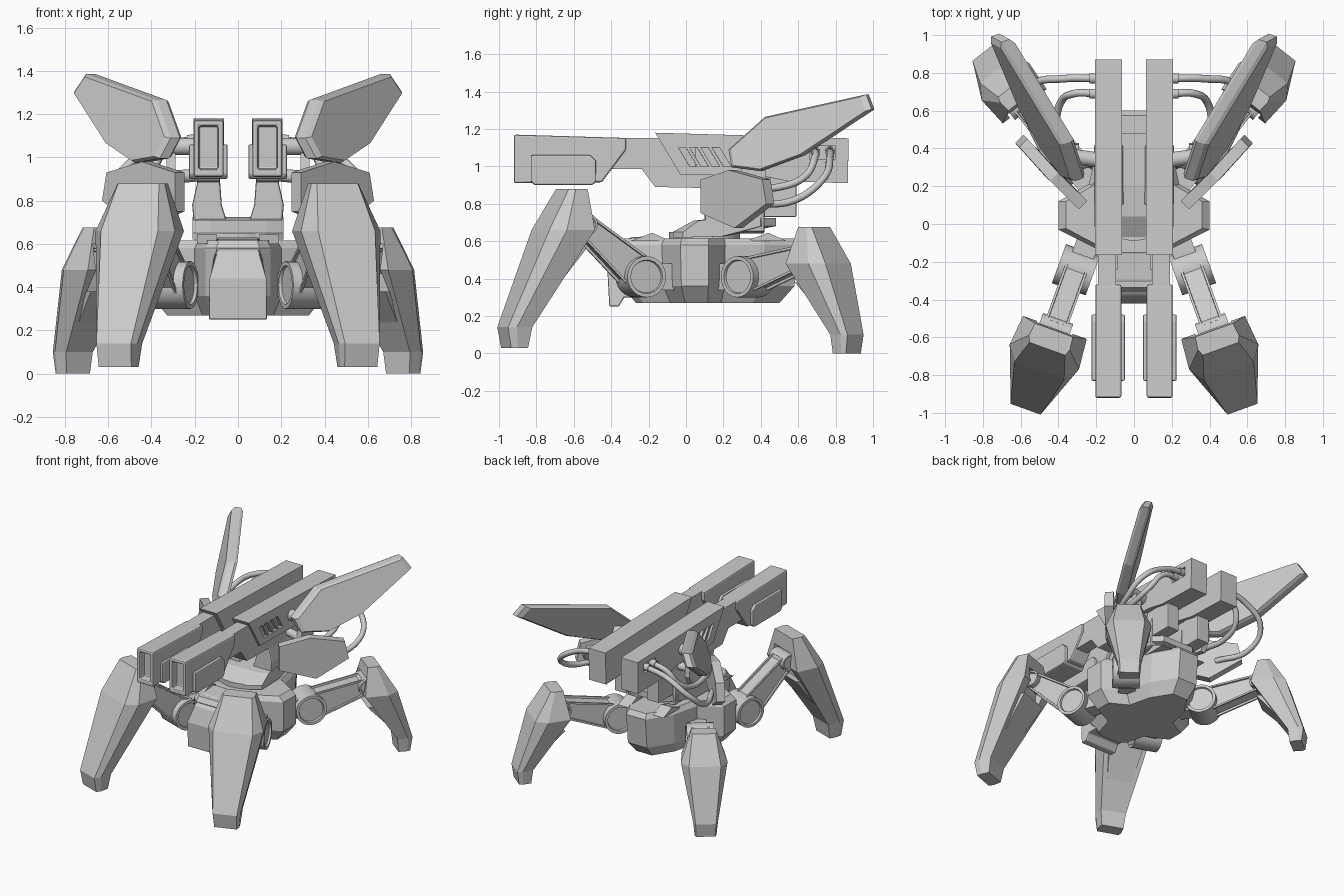
import bpy, bmesh
from math import radians
from mathutils import Vector as V

if "Cube" in bpy.data.objects:
    bpy.data.objects.remove(bpy.data.objects["Cube"])


def finish(name, bm, mirror=True, bevel=0, smooth=False):
    bmesh.ops.recalc_face_normals(bm, faces=bm.faces)
    me = bpy.data.meshes.new(name)
    bm.to_mesh(me)
    bm.free()
    ob = bpy.data.objects.new(name, me)
    bpy.context.collection.objects.link(ob)
    if smooth:
        bpy.ops.object.select_all(action='DESELECT')
        ob.select_set(True)
        bpy.context.view_layer.objects.active = ob
        bpy.ops.object.shade_smooth_by_angle(angle=radians(35))
    if bevel:
        b = ob.modifiers.new("bevel", 'BEVEL')
        b.width, b.segments, b.limit_method = bevel, 2, 'ANGLE'
    if mirror:
        ob.modifiers.new("mirror", 'MIRROR')
    return ob


def add_loft(bm, rings):
    vs = [[bm.verts.new(p) for p in r] for r in rings]
    n = len(vs[0])
    for a, b in zip(vs, vs[1:]):
        for i in range(n):
            bm.faces.new((a[i], a[(i + 1) % n], b[(i + 1) % n], b[i]))
    bm.faces.new(vs[0])
    bm.faces.new(vs[-1])


def loft(name, rings, **kw):
    bm = bmesh.new()
    add_loft(bm, rings)
    return finish(name, bm, **kw)


def slab(name, yz, x0, x1, **kw):
    """Side profile in y, z extruded from x0 to x1."""
    return loft(name, [[(x, y, z) for y, z in yz] for x in (x0, x1)], **kw)


def rect(y0, y1, z0, z1):
    return [(y0, z0), (y1, z0), (y1, z1), (y0, z1)]


def drum(name, a, b, r, rim=0.02, mirror=True):
    a, b = V(a), V(b)
    bm = bmesh.new()
    m = (b - a).to_track_quat('Z', 'Y').to_matrix().to_4x4()
    m.translation = (a + b) / 2
    bmesh.ops.create_cone(bm, cap_ends=True, segments=24, radius1=r, radius2=r,
                          depth=(b - a).length, matrix=m)
    caps = [f for f in bm.faces if len(f.verts) > 4]
    bmesh.ops.inset_individual(bm, faces=caps, thickness=rim, depth=0)
    bmesh.ops.inset_individual(bm, faces=caps, thickness=0.004, depth=-0.014)
    return finish(name, bm, mirror, smooth=True)


def cut(ob, cutter_rings):
    bm = bmesh.new()
    for rings in cutter_rings:
        add_loft(bm, rings)
    c = finish("cutter", bm, mirror=False)
    c.hide_render = True
    mod = ob.modifiers.new("cut", 'BOOLEAN')
    mod.operation, mod.object, mod.solver = 'DIFFERENCE', c, 'EXACT'
    bpy.context.view_layer.objects.active = ob
    bpy.ops.object.modifier_move_to_index(modifier="cut", index=0)
    bpy.ops.object.modifier_apply(modifier="cut")
    bpy.data.objects.remove(c)


# Hull: notched plan with a chamfered belly
plan = [(.1, -.36), (.15, -.31), (.2, -.13), (.4, -.03), (.4, .12), (.24, .21), (.19, .42), (.08, .6)]
plan += [(-x, y) for x, y in reversed(plan)]
loft("hull", [[(x * s, .1 + (y - .1) * t, z) for x, y in plan]
              for s, t, z in ((.82, .8, .27), (1, .96, .36), (1, 1, .58), (.9, .95, .615))], mirror=False)

# Front nose
nose = [(-.15, .63), (-.3, .62), (-.38, .56), (-.42, .44), (-.41, .25), (-.36, .25), (-.33, .3), (-.15, .3)]
loft("nose", [[(x * (1 if z < .5 else k), y, z) for y, z in nose]
              for x, k in ((-.135, .72), (.135, .72))], mirror=False, bevel=.008)

# Turret base and gun yoke
drum("turret_ring", (0, .1, .58), (0, .1, .65), .19, mirror=False)
base = [(-.07, .62), (-.07, .65), (.04, .71), (.2, .725), (.48, .725), (.48, .68), (.2, .625)]
loft("turret_base", [[(x, y * k + .15 * (1 - k), z) for y, z in base]
                     for x, k in ((-.21, .75), (-.13, 1), (.13, 1), (.21, .75))], mirror=False)
yoke = [(.1, .64), (.2, .65), (.212, .78), (.18, .92), (.085, .92), (.075, .78), (.05, .7)]
loft("gun_yoke", [[(x, y, z) for x, z in yoke] for y in (.1, .42)], bevel=.01)

# Twin guns
front = slab("gun_front_block", [(-.92, .91), (-.92, 1.17), (-.32, 1.152), (-.32, 1.09), (-.45, .915)],
             .067, .205, bevel=.01)
cut(front, [[[(x, y, z) for x, z in ((.092, .945), (.18, .945), (.18, 1.145), (.092, 1.145))]
             for y in (-1, -.86)]])
slab("gun_cheek_pad", [(-.83, .92), (-.81, .9), (-.5, .9), (-.48, .92), (-.48, 1.03), (-.51, 1.06), (-.83, 1.06)],
     .048, .226, bevel=.008)
slab("gun_barrel", rect(-.5, .05, .985, 1.152), .095, .19)
rear = slab("gun_rear_block", [(-.165, 1.18), (.87, 1.15), (.865, .91), (.55, .92), (.4, .95), (-.03, .955)],
            .064, .206, bevel=.006)
vents = []
for k in range(4):
    y = -.04 + .06 * k
    vents.append([[(x, y + a, z) for a, z in ((0, 1.1), (.04, 1.1), (.1, 1.0), (.06, 1.0))]
                  for x in (.18, .25)])
vents.append([[(x, a, z) for a, z in rect(.66, .8, 1.04, 1.11)] for x in (.185, .25)])
cut(rear, vents)
slab("gun_under_block", [(-.24, .99), (-.165, .89), (.3, .88), (.3, .99)], .085, .19)
slab("gun_rear_support", rect(.3, .59, .73, .94), .085, .185, bevel=.006)

# Swept wings, leaning outward toward the lower edge
wing = [(.235, 1.09), (.43, 1.265), (.97, 1.385), (1, 1.305), (.63, 1.06), (.4, .975), (.25, .995)]


def wing_ring(off, s):
    cy, cz = .55, 1.16
    ring = []
    for y, z in wing:
        y, z = cy + (y - cy) * s, cz + (z - cz) * s
        ring.append((.268 + (y - .24) * .7 + off * .86 - (z - 1.15) * .42, y - off * .3, z))
    return ring


loft("wing", [wing_ring(-.045, .94), wing_ring(-.025, 1), wing_ring(.025, 1), wing_ring(.045, .94)])

# Shoulder shields with a bent outer edge
shield = [(.1, .93), (.25, .98), (.41, .93), (.43, .8), (.28, .67), (.1, .75)]
loft("shoulder_shield", [[(.27 + (y - .1) * 1.02 + o, y - o + (.02 if y > .4 else 0), z) for y, z in shield]
                         for o in (-.022, .022)])
drum("shoulder_joint", (.17, .34, .92), (.4, .3, .9), .03, .01)
drum("wing_joint", (.2, .34, 1.05), (.34, .36, 1.05), .04, .012)
slab("shoulder_bracket", [(.27, .82), (.38, .8), (.43, .9), (.42, 1.02), (.3, 1.02)], .29, .33)

# Cables from gun rear to shields
for name, pts in (("outer_cable", [(.19, .77, 1.08), (.36, .77, 1.05), (.54, .73, .93), (.56, .58, .82), (.46, .34, .8)]),
                  ("inner_cable", [(.19, .69, 1.08), (.32, .69, 1.05), (.39, .64, .95), (.41, .5, .89), (.39, .3, .89)])):
    cu = bpy.data.curves.new(name, 'CURVE')
    cu.dimensions, cu.bevel_depth, cu.bevel_resolution = '3D', .02, 2
    sp = cu.splines.new('BEZIER')
    sp.bezier_points.add(len(pts) - 1)
    for bp, p in zip(sp.bezier_points, pts):
        bp.co = p
        bp.handle_left_type = bp.handle_right_type = 'AUTO'
    ob = bpy.data.objects.new(name, cu)
    bpy.context.collection.objects.link(ob)
    ob.modifiers.new("mirror", 'MIRROR')
    drum(name + "_plug", pts[0], (.235, pts[0][1], 1.078), .026, .006)


def leg(name, hip, out, knee, shin):
    """Leg in a local frame: w along the hip axis, u outward, z up."""
    hip, u = V(hip), V(out).normalized()
    w = V((0, 0, 1)).cross(u)
    if w.x < 0:
        w = -w

    def P(a, b, z):
        p = hip + w * a + u * b
        return (p.x, p.y, z)

    hz, (ku, kz) = hip.z, knee
    drum(name + "_hip", P(-.095, 0, hz), P(.095, 0, hz), .11)
    drum(name + "_knee", P(-.085, ku, kz), P(.085, ku, kz), .06, .012)
    loft(name + "_hip_mount", [[P(a, b, z) for b, z in rect(-.18, .02, hz - .07, hz + .07)] for a in (-.07, .05)])
    # Tapered arm with recessed faces
    d = V((ku, kz - hz)).normalized()
    n = V((-d.y, d.x))
    prof = [n * -.1, V((ku, kz - hz)) - n * .06, V((ku, kz - hz)) + n * .06, n * .1]
    bm = bmesh.new()
    add_loft(bm, [[P(a, q.x, hz + q.y) for q in prof] for a in (-.062, .062)])
    bmesh.ops.recalc_face_normals(bm, faces=bm.faces)
    bmesh.ops.inset_individual(bm, faces=bm.faces[:], thickness=.018, depth=0)
    bmesh.ops.inset_individual(bm, faces=[f for f in bm.faces if f.calc_area() > .008], thickness=.002, depth=-.014)
    finish(name + "_arm", bm)
    # Armoured shin: rows are z, outer u, rim u, back u, outer half width, rim half width
    rings = [[P(-wo, uo, z), P(wo, uo, z), P(wr, ur, z), P(wr * .92, ub, z), P(-wr * .92, ub, z), P(-wr, ur, z)]
             for z, uo, ur, ub, wo, wr in shin]
    ob = loft(name + "_shin", rings)
    cut(ob, [[[P(a, b, z) for b, z in rect(0, ku + .065, kz - .2, kz + .08)] for a in (-.1, .1)]])
    # Inner strut behind the shin
    inner = []
    for r, s in zip(shin[1:-1], (.66, .68)):
        inner.append([P(a, b, r[0] + (.06 if s > .67 else -.1)) for a, b in
                      ((-r[5] * s, r[2]), (r[5] * s, r[2]), (r[5] * s, r[3] - .02 + .05 * (s < .67)),
                       (-r[5] * s, r[3] - .02 + .05 * (s < .67)))])
    loft(name + "_shin_strut", inner)


leg("front_leg", (.308, -.242, .41), (.34, -.94, 0), (.335, .69),
    [(.88, .445, .41, .34, .1, .115), (.66, .57, .49, .325, .14, .195),
     (.14, .785, .74, .65, .085, .1), (.03, .765, .73, .67, .08, .088)])
leg("rear_leg", (.35, .332, .41), (.62, .79, 0), (.405, .52),
    [(.675, .495, .465, .405, .08, .09), (.48, .612, .535, .37, .11, .16),
     (.1, .73, .695, .62, .07, .085), (0, .715, .69, .63, .065, .075)])

# Small armour ridges over the hips
for nm, y in (("front_hip_guard", -.2), ("rear_hip_guard", .42)):
    slab(nm, [(y - .1, .6), (y + .02, .645), (y + .12, .6)], .1, .19)
